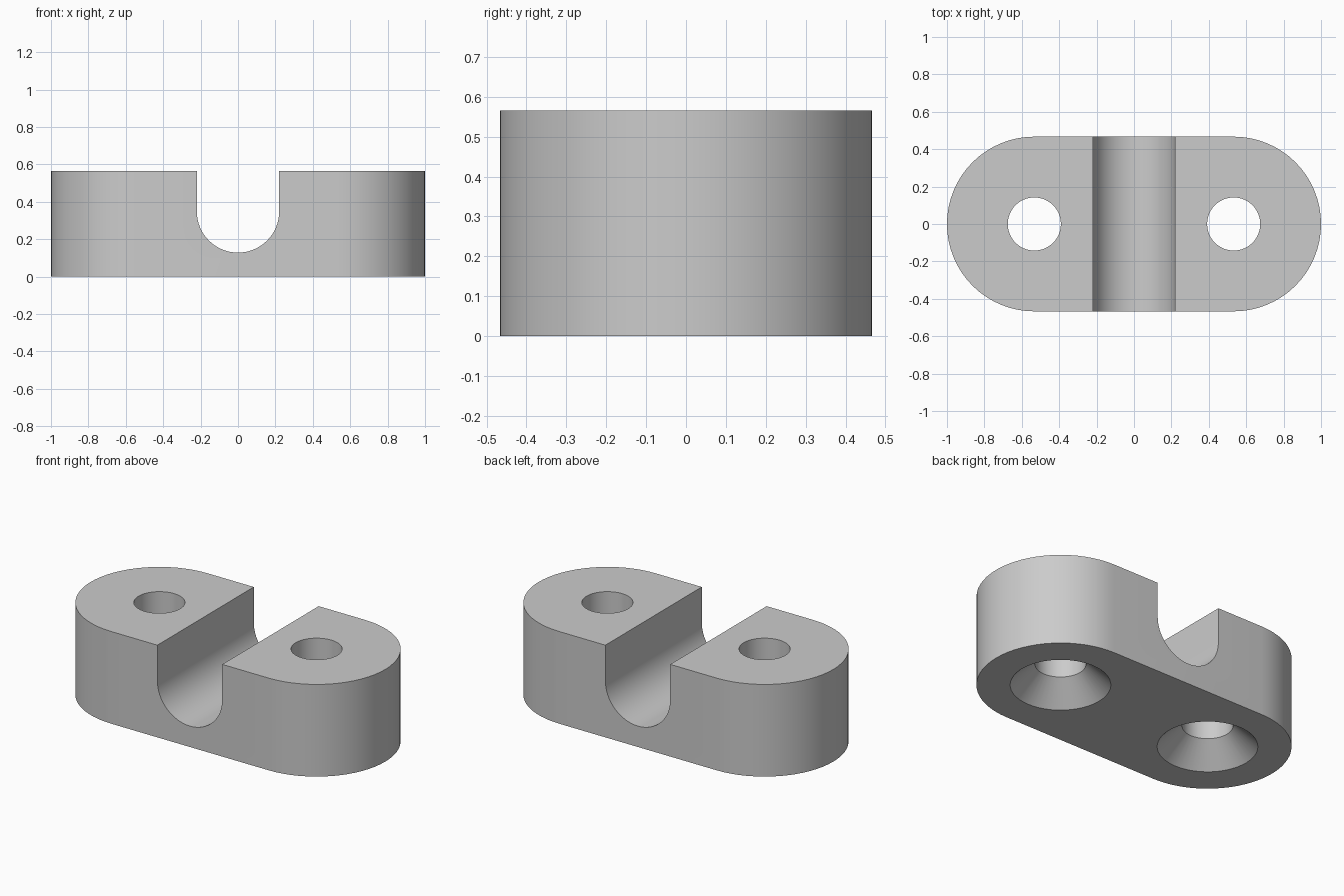
import bpy, bmesh, math

cube = bpy.data.objects.get("Cube")
if cube:
    bpy.data.objects.remove(cube, do_unlink=True)

HALF_DEPTH, HEIGHT = 0.467, 0.565
HOLE_X, HOLE_R = 0.533, 0.142
SINK_R, SINK_DEPTH = 0.28, 0.133
SLOT_R, SLOT_Z = 0.22, 0.348
OVER = 0.1

grey = bpy.data.materials.new("mid grey")
grey.use_nodes = True
colour = (0.6, 0.6, 0.6, 1)
grey.diffuse_color = colour
grey.node_tree.nodes["Principled BSDF"].inputs["Base Color"].default_value = colour


def arc(cx, cy, r, start, end, steps):
    angles = [math.radians(start + (end - start) * i / steps) for i in range(steps + 1)]
    return [(cx + r * math.cos(a), cy + r * math.sin(a)) for a in angles]


def make_object(name, bm):
    bmesh.ops.recalc_face_normals(bm, faces=bm.faces)
    mesh = bpy.data.meshes.new(name)
    bm.to_mesh(mesh)
    bm.free()
    mesh.materials.append(grey)
    obj = bpy.data.objects.new(name, mesh)
    bpy.context.collection.objects.link(obj)
    return obj


def loft(name, rings):
    """Join matching closed rings of points and cap both ends."""
    bm = bmesh.new()
    loops = [[bm.verts.new(p) for p in ring] for ring in rings]
    n = len(loops[0])
    for a, b in zip(loops, loops[1:]):
        for i in range(n):
            j = (i + 1) % n
            bm.faces.new((a[i], a[j], b[j], b[i]))
    bm.faces.new(loops[0])
    bm.faces.new(loops[-1])
    return make_object(name, bm)


# Rounded-end block
outline = (arc(HOLE_X, 0, HALF_DEPTH, -90, 90, 32)
           + arc(-HOLE_X, 0, HALF_DEPTH, 90, 270, 32))
body = loft("clamp_body", [[(x, y, z) for x, y in outline] for z in (0, HEIGHT)])

# U-shaped channel running front to back
channel = arc(0, SLOT_Z, SLOT_R, 180, 360, 32)
channel += [(SLOT_R, HEIGHT + OVER), (-SLOT_R, HEIGHT + OVER)]
cutters = [loft("channel_cutter", [[(x, y, z) for x, z in channel] for y in (-1, 1)])]

# Through holes, countersunk from below
slope = (SINK_R - HOLE_R) / SINK_DEPTH
steps = [(-OVER, SINK_R + slope * OVER), (SINK_DEPTH, HOLE_R), (HEIGHT + OVER, HOLE_R)]
for side in (-1, 1):
    rings = [[(x, y, z) for x, y in arc(side * HOLE_X, 0, r, 0, 360, 48)[:-1]]
             for z, r in steps]
    cutters.append(loft("screw_hole_cutter", rings))

# Cut the block, then discard the cutters
bpy.ops.object.select_all(action="DESELECT")
body.select_set(True)
bpy.context.view_layer.objects.active = body
for cutter in cutters:
    cutter.hide_render = True
    mod = body.modifiers.new("cut", "BOOLEAN")
    mod.operation = "DIFFERENCE"
    mod.solver = "EXACT"
    mod.object = cutter
    bpy.ops.object.modifier_apply(modifier=mod.name)
    bpy.data.objects.remove(cutter, do_unlink=True)

bpy.ops.object.shade_smooth_by_angle(angle=math.radians(30))
